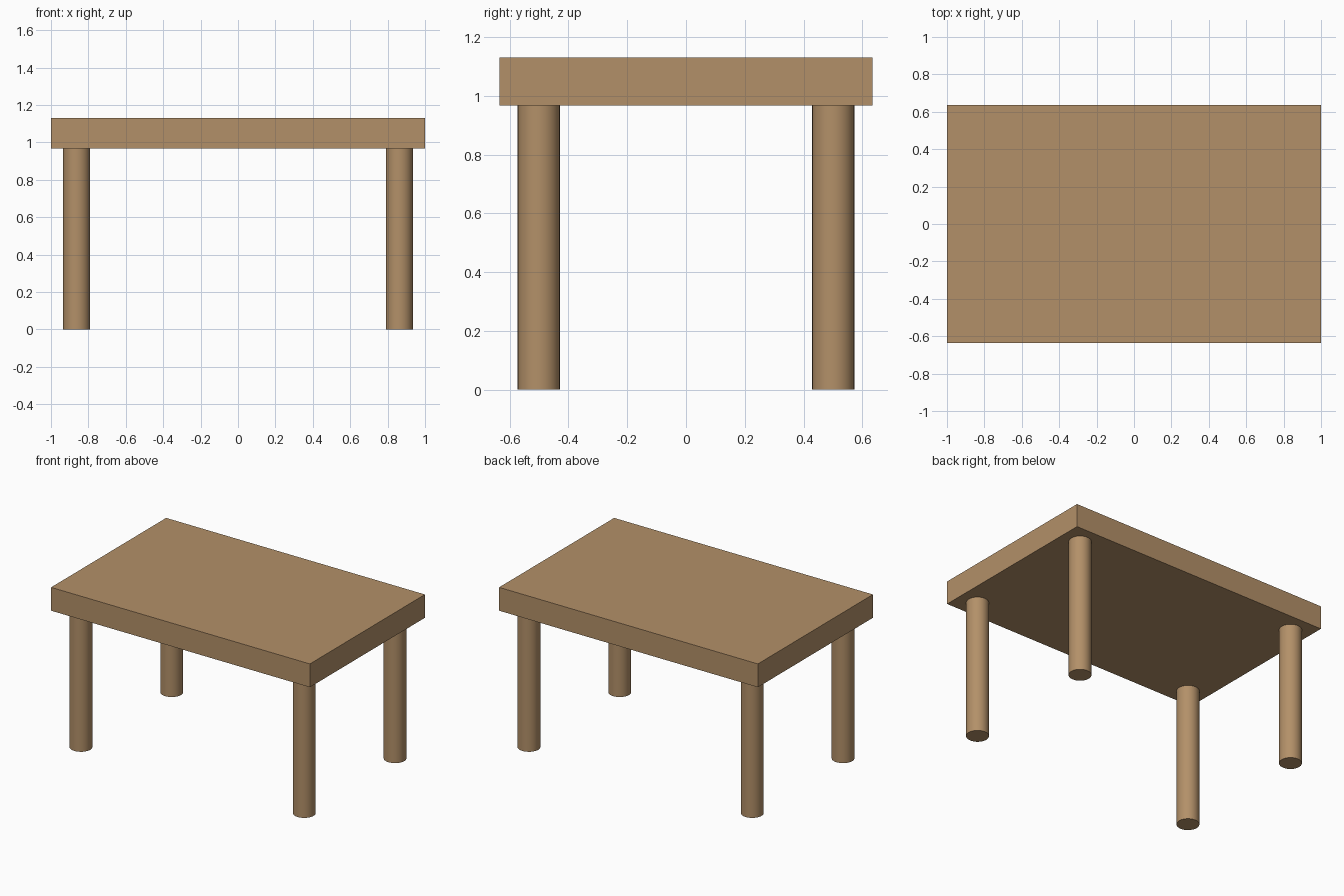
import bpy
import math

if "Cube" in bpy.data.objects:
    bpy.data.objects.remove(bpy.data.objects["Cube"], do_unlink=True)

# Overall proportions
LENGTH, DEPTH, HEIGHT = 2.0, 1.27, 1.13
LEG_HEIGHT, LEG_RADIUS = 0.967, 0.072
LEG_X, LEG_Y = 0.863, 0.501

# Wood colour
wood = bpy.data.materials.new("light_brown_wood")
wood.use_nodes = True
colour = (0.45, 0.28, 0.14, 1.0)
wood.diffuse_color = colour
shader = wood.node_tree.nodes["Principled BSDF"]
shader.inputs["Base Color"].default_value = colour
shader.inputs["Roughness"].default_value = 0.8


def finish(name):
    obj = bpy.context.object
    obj.name = name
    obj.data.name = name
    obj.data.materials.append(wood)
    return obj


# Table top: plain thick slab
thickness = HEIGHT - LEG_HEIGHT
bpy.ops.mesh.primitive_cube_add(size=1, location=(0, 0, LEG_HEIGHT + thickness / 2))
bpy.context.object.scale = (LENGTH, DEPTH, thickness)
bpy.ops.object.transform_apply(location=False, rotation=False, scale=True)
finish("table_top")

# Four round legs, one near each corner
for side, sx in (("left", 1), ("right", -1)):
    for end, sy in (("front", -1), ("back", 1)):
        bpy.ops.mesh.primitive_cylinder_add(
            vertices=32, radius=LEG_RADIUS, depth=LEG_HEIGHT,
            location=(sx * LEG_X, sy * LEG_Y, LEG_HEIGHT / 2))
        finish(f"{end}_{side}_leg")
        bpy.ops.object.shade_smooth_by_angle(angle=math.radians(30))
